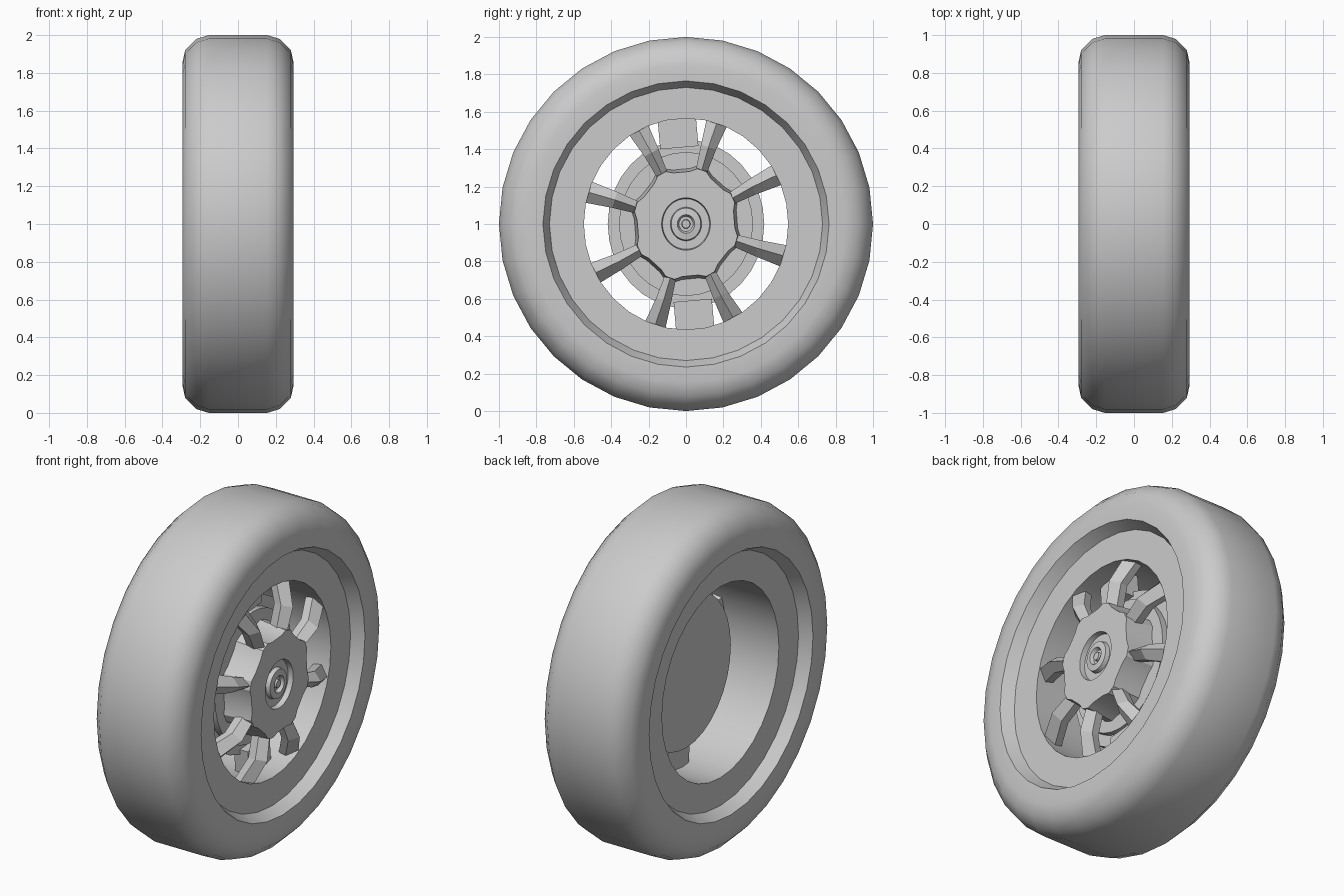
import bpy, bmesh
from math import sin, cos, radians, pi
from mathutils import Matrix, Vector

if "Cube" in bpy.data.objects:
    bpy.data.objects.remove(bpy.data.objects["Cube"])

C = Vector((0, 0, 1))          # wheel centre, axle runs along x
PHASE = 27.5                   # angle of first spoke
SQ = 0.93                      # slight sideways squash of the hub parts
EVEN = [i * 2 * pi / 32 for i in range(32)]


def finish(name, bm, angle=None):
    bmesh.ops.recalc_face_normals(bm, faces=bm.faces)
    me = bpy.data.meshes.new(name)
    bm.to_mesh(me)
    bm.free()
    ob = bpy.data.objects.new(name, me)
    bpy.context.collection.objects.link(ob)
    if angle:
        bpy.ops.object.select_all(action='DESELECT')
        ob.select_set(True)
        bpy.context.view_layer.objects.active = ob
        bpy.ops.object.shade_smooth_by_angle(angle=radians(angle))
    return ob


def loft(bm, rings, caps=True):
    """Skin a list of equally sized point rings."""
    vs = [[bm.verts.new(p) for p in ring] for ring in rings]
    n = len(vs[0])
    for a, b in zip(vs, vs[1:]):
        for i in range(n):
            j = (i + 1) % n
            bm.faces.new((a[i], a[j], b[j], b[i]))
    if caps:
        bm.faces.new(vs[0])
        bm.faces.new(vs[-1])


def ring(x, r, squash=1.0, angles=EVEN, shape=None):
    k = shape or [0] * len(angles)
    return [C + Vector((x, (r + d) * cos(a) * squash, (r + d) * sin(a)))
            for a, d in zip(angles, k)]


# tyre, with sloping lips down to the rim on both sides
half = [(.225, .73), (.295, .765), (.295, .85), (.28, .92), (.22, .98), (.155, 1.0)]
prof = half + [(-x, r) for x, r in reversed(half)]
bm = bmesh.new()
loft(bm, [ring(x, r) for x, r in prof], caps=False)
finish("tyre", bm, 40)

# rim: two flat annular faces joined by the barrel
bm = bmesh.new()
loft(bm, [ring(.225, .73), ring(.225, .565, .967),
          ring(-.225, .565, .967), ring(-.225, .73)], caps=False)
finish("rim", bm, 40)

# brake drum behind the hub
bm = bmesh.new()
loft(bm, [ring(x, r, SQ) for x, r in
          [(0, .45), (.06, .45), (.06, .385), (.10, .385)]])
finish("brake_drum", bm, 40)

# two blocks tying the drum to the rim
bm = bmesh.new()
for a in (95, 275):
    m = (Matrix.Translation(C) @ Matrix.Rotation(radians(a), 4, 'X')
         @ Matrix.Translation((.065, .49, 0))
         @ Matrix.Diagonal((.09, .16, .205, 1)))
    bmesh.ops.create_cube(bm, size=1, matrix=m)
finish("drum_blocks", bm)

# scalloped hub with recessed centre
angs, bump = [], []
for k in range(8):
    for off, d in ((-5, .025), (5, .025), (13, .004), (22.5, 0), (32, .004)):
        angs.append(radians(PHASE + 45 * k + off))
        bump.append(d)
bm = bmesh.new()
rings = [ring(.09, .295, SQ, angs, bump), ring(.27, .278, SQ, angs, bump)]
rings += [ring(x, r, SQ, angs) for x, r in
          [(.27, .14), (.24, .135), (.24, .09), (.265, .085),
           (.27, .05), (.25, .04), (.25, .025), (.265, .022)]]
loft(bm, rings)
finish("hub", bm, 30)

# eight bent, ridged spokes
bm = bmesh.new()
for k in range(8):
    a = radians(PHASE + 45 * k)
    u, t = Vector((0, cos(a), sin(a))), Vector((0, -sin(a), cos(a)))
    secs = []
    for r, x, w in ((.26, .262, .03), (.43, .275, .045), (.575, .215, .06)):
        pts = []
        for dx, s in ((0, 0), (-.05, 1), (-.10, .8), (-.10, -.8), (-.05, -1)):
            p = u * r + t * (w * s)
            pts.append(C + Vector((x + dx, p.y * (SQ if r < .5 else .967), p.z)))
        secs.append(pts)
    loft(bm, secs)
finish("spokes", bm)
